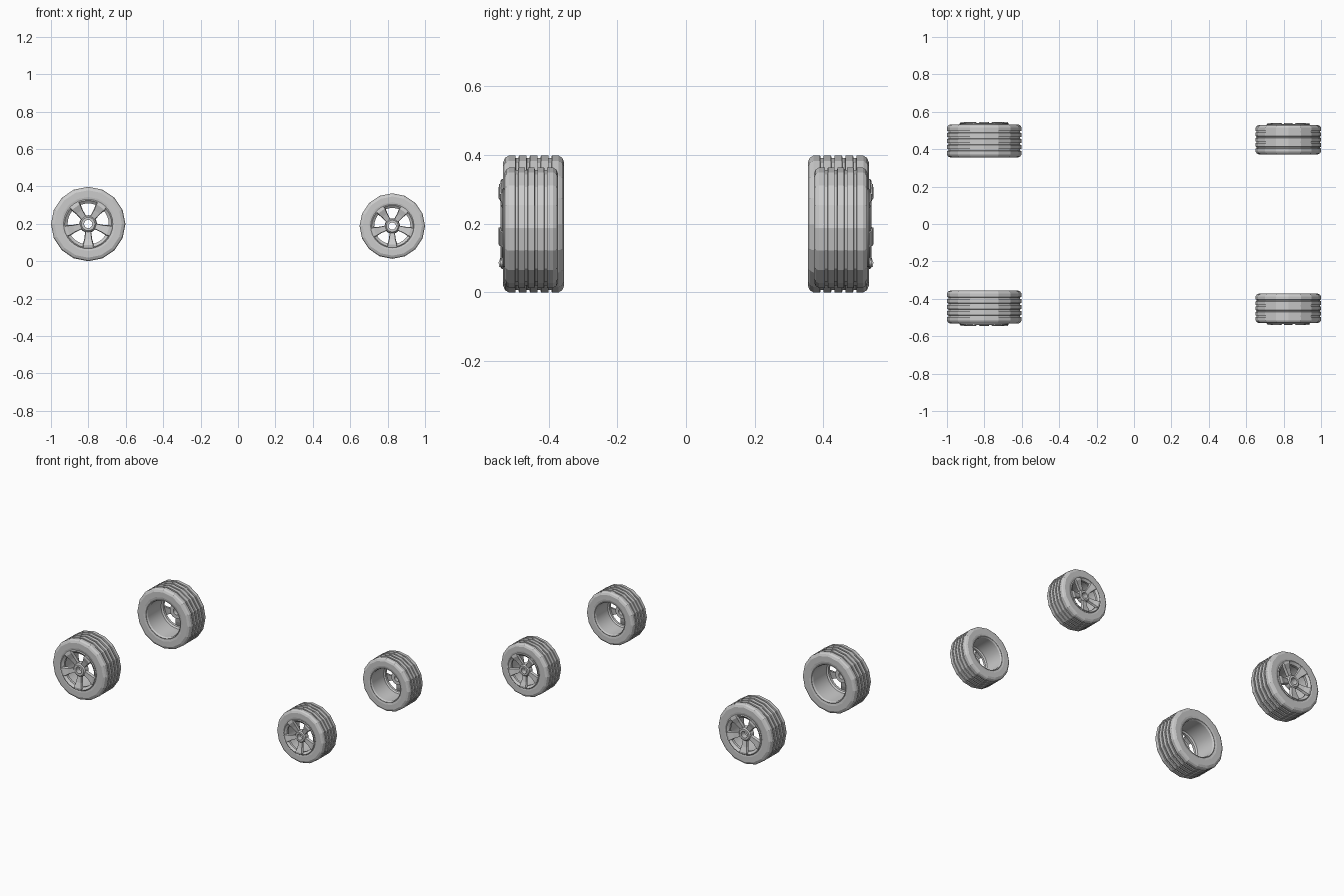
import bpy, bmesh
from math import sin, cos, pi, radians

if "Cube" in bpy.data.objects:
    bpy.data.objects.remove(bpy.data.objects["Cube"])


def finish(name, bm, smooth):
    bmesh.ops.recalc_face_normals(bm, faces=bm.faces[:])
    me = bpy.data.meshes.new(name)
    bm.to_mesh(me)
    bm.free()
    ob = bpy.data.objects.new(name, me)
    bpy.context.collection.objects.link(ob)
    if smooth:
        bpy.ops.object.select_all(action='DESELECT')
        ob.select_set(True)
        bpy.context.view_layer.objects.active = ob
        bpy.ops.object.shade_smooth_by_angle(angle=radians(30))
    return ob


def lathe(bm, profile, sides):
    # Revolve a closed (radius, y) profile around the y axle
    rings = []
    for i in range(sides):
        a = 2 * pi * i / sides
        rings.append([bm.verts.new((r * cos(a), y, r * sin(a))) for r, y in profile])
    n = len(profile)
    for i in range(sides):
        p, q = rings[i], rings[(i + 1) % sides]
        for j in range(n):
            k = (j + 1) % n
            bm.faces.new((p[j], p[k], q[k], q[j]))


def tyre(name):
    # Rounded shoulders with four grooves around the tread
    prof = [(0.128, -0.086), (0.145, -0.089), (0.180, -0.089), (0.193, -0.083), (0.199, -0.073)]
    for y in (-0.048, -0.016, 0.016, 0.048):
        prof += [(0.199, y - 0.005), (0.192, y - 0.004), (0.192, y + 0.004), (0.199, y + 0.005)]
    prof += [(0.199, 0.073), (0.193, 0.083), (0.180, 0.089), (0.145, 0.089), (0.128, 0.086)]
    bm = bmesh.new()
    lathe(bm, prof, 16)
    return finish(name, bm, False)


def rim(name):
    # Hollow barrel, open at the back, with a lip and inner step at the face
    prof = [(0.129, -0.086), (0.132, -0.092), (0.126, -0.096), (0.120, -0.090), (0.110, -0.084),
            (0.110, -0.068), (0.119, -0.060), (0.119, 0.078), (0.125, 0.088), (0.129, 0.086)]
    bm = bmesh.new()
    lathe(bm, prof, 32)
    return finish(name, bm, True)


def spokes(name):
    # Five flared spokes, dished in towards a hollow hub
    bm = bmesh.new()
    stations = [(0.034, 0.015, -0.080), (0.080, 0.021, -0.090),
                (0.112, 0.030, -0.102), (0.126, 0.030, -0.100)]
    for s in range(5):
        a = radians(270 + 72 * s)
        rows = []
        for r, w, y in stations:
            row = []
            for t, d in ((-w * 0.85, y), (w * 0.85, y), (w, y + 0.018), (-w, y + 0.018)):
                row.append(bm.verts.new((r * cos(a) - t * sin(a), d, r * sin(a) + t * cos(a))))
            rows.append(row)
        for p, q in zip(rows, rows[1:]):
            for j in range(4):
                k = (j + 1) % 4
                bm.faces.new((p[j], p[k], q[k], q[j]))
        bm.faces.new(rows[0])
        bm.faces.new(rows[-1])
    lathe(bm, [(0.022, -0.088), (0.036, -0.088), (0.044, -0.080), (0.047, -0.050), (0.022, -0.050)], 20)
    return finish(name, bm, False)


# (end, x, axle height, distance from centreline, scale)
for end, x, z, y, size in (("rear", -0.801, 0.199, 0.444, 1.0),
                           ("front", 0.825, 0.188, 0.451, 0.879)):
    for side, sgn in (("right", 1), ("left", -1)):
        for build, part in ((tyre, "tyre"), (rim, "rim"), (spokes, "spokes")):
            ob = build(f"{end}_{side}_{part}")
            # Place the wheel; the far side is mirrored
            for v in ob.data.vertices:
                px, py, pz = v.co * size
                v.co = (x + px, sgn * (py - y), z + pz)
            if sgn < 0:
                ob.data.flip_normals()
